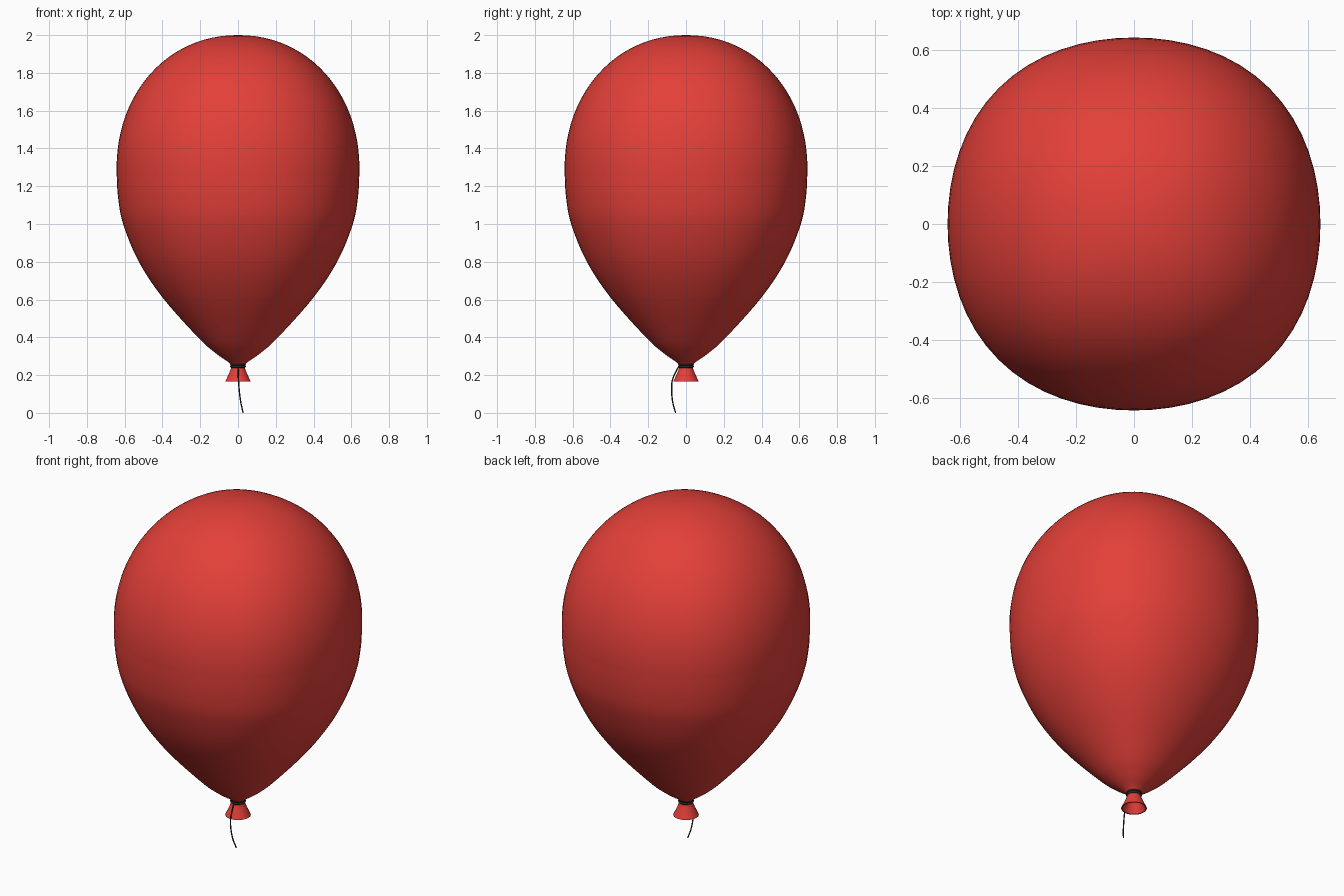
import bpy, bmesh, math

if "Cube" in bpy.data.objects:
    bpy.data.objects.remove(bpy.data.objects["Cube"])


def material(name, color):
    m = bpy.data.materials.new(name)
    m.diffuse_color = (*color, 1)
    m.use_nodes = True
    m.node_tree.nodes["Principled BSDF"].inputs["Base Color"].default_value = m.diffuse_color
    return m


red = material("red_rubber", (0.77, 0.05, 0.04))
black = material("dark_string", (0.02, 0.02, 0.02))


def smooth_path(pts, steps):
    """Catmull-Rom curve through the points."""
    out = []
    for i in range(len(pts) - 1):
        p = [pts[max(i - 1, 0)], pts[i], pts[i + 1], pts[min(i + 2, len(pts) - 1)]]
        for s in range(steps):
            t = s / steps
            out.append(tuple(0.5 * (2 * b + (c - a) * t + (2 * a - 5 * b + 4 * c - d) * t**2
                                    + (3 * b - a - 3 * c + d) * t**3) for a, b, c, d in zip(*p)))
    return out + [pts[-1]]


def lathe(name, profile, mat, square=0.0, sides=64, closed=False):
    """Revolve (radius, z) points; square bulges the section on the diagonals."""
    bm = bmesh.new()
    rings = []
    for r, z in profile:
        if r < 1e-6:
            rings.append([bm.verts.new((0, 0, z))] * sides)
            continue
        ring = []
        for k in range(sides):
            a = 2 * math.pi * k / sides
            q = r * (1 + square * (1 - math.cos(4 * a)) / 2)
            ring.append(bm.verts.new((q * math.cos(a), q * math.sin(a), z)))
        rings.append(ring)
    pairs = list(zip(rings, rings[1:])) + ([(rings[-1], rings[0])] if closed else [])
    for lo, hi in pairs:
        for k in range(sides):
            j = (k + 1) % sides
            bm.faces.new(list(dict.fromkeys((lo[k], lo[j], hi[j], hi[k]))))
    bmesh.ops.recalc_face_normals(bm, faces=bm.faces)
    me = bpy.data.meshes.new(name)
    bm.to_mesh(me)
    bm.free()
    me.materials.append(mat)
    ob = bpy.data.objects.new(name, me)
    bpy.context.collection.objects.link(ob)
    bpy.ops.object.select_all(action='DESELECT')
    ob.select_set(True)
    bpy.context.view_layer.objects.active = ob
    bpy.ops.object.shade_smooth_by_angle(angle=math.radians(45))
    return ob


# Balloon body: tapered lower half, slightly boxy dome on top
R, ZMID, TOP = 0.643, 1.29, 2.0
lower = smooth_path([(0.03, 0.245), (0.05, 0.268), (0.12, 0.317), (0.21, 0.398), (0.395, 0.605),
                     (0.525, 0.80), (0.608, 1.0), (0.636, 1.15), (R, ZMID)], 6)
dome = []
for i in range(1, 25):
    a = math.pi / 2 * i / 24
    e = 2 / 2.08
    dome.append((R * max(math.cos(a), 0) ** e if i < 24 else 0.0,
                 ZMID + (TOP - ZMID) * math.sin(a) ** e))
lathe("balloon_body", [(0, 0.245)] + lower + dome, red, square=0.0286)

# Flared mouth below the knot, hollow underneath
outer = smooth_path([(0.034, 0.255), (0.040, 0.228), (0.054, 0.195), (0.068, 0.165)], 5)
inner = smooth_path([(0.062, 0.165), (0.047, 0.195), (0.032, 0.222), (0.0, 0.232)], 5)
lathe("balloon_mouth", [(0, 0.255)] + outer + inner, red, sides=40)

# String wound around the neck
for n, z in enumerate((0.246, 0.258)):
    loop = [(0.034 + 0.008 * math.cos(t * math.pi / 5), z + 0.008 * math.sin(t * math.pi / 5))
            for t in range(10)]
    lathe(f"neck_winding_{n + 1}", loop, black, sides=40, closed=True)

# Loose end of string hanging in front
cu = bpy.data.curves.new("hanging_string", 'CURVE')
cu.dimensions = '3D'
cu.bevel_depth = 0.0035
cu.bevel_resolution = 2
cu.use_fill_caps = True
path = smooth_path([(0, -0.036, 0.25), (0.001, -0.055, 0.215), (0.003, -0.073, 0.17),
                    (0.007, -0.076, 0.115), (0.015, -0.070, 0.055), (0.027, -0.055, 0.001)], 6)
sp = cu.splines.new('POLY')
sp.points.add(len(path) - 1)
for p, co in zip(sp.points, path):
    p.co = (*co, 1)
cu.materials.append(black)
bpy.context.collection.objects.link(bpy.data.objects.new("hanging_string", cu))
